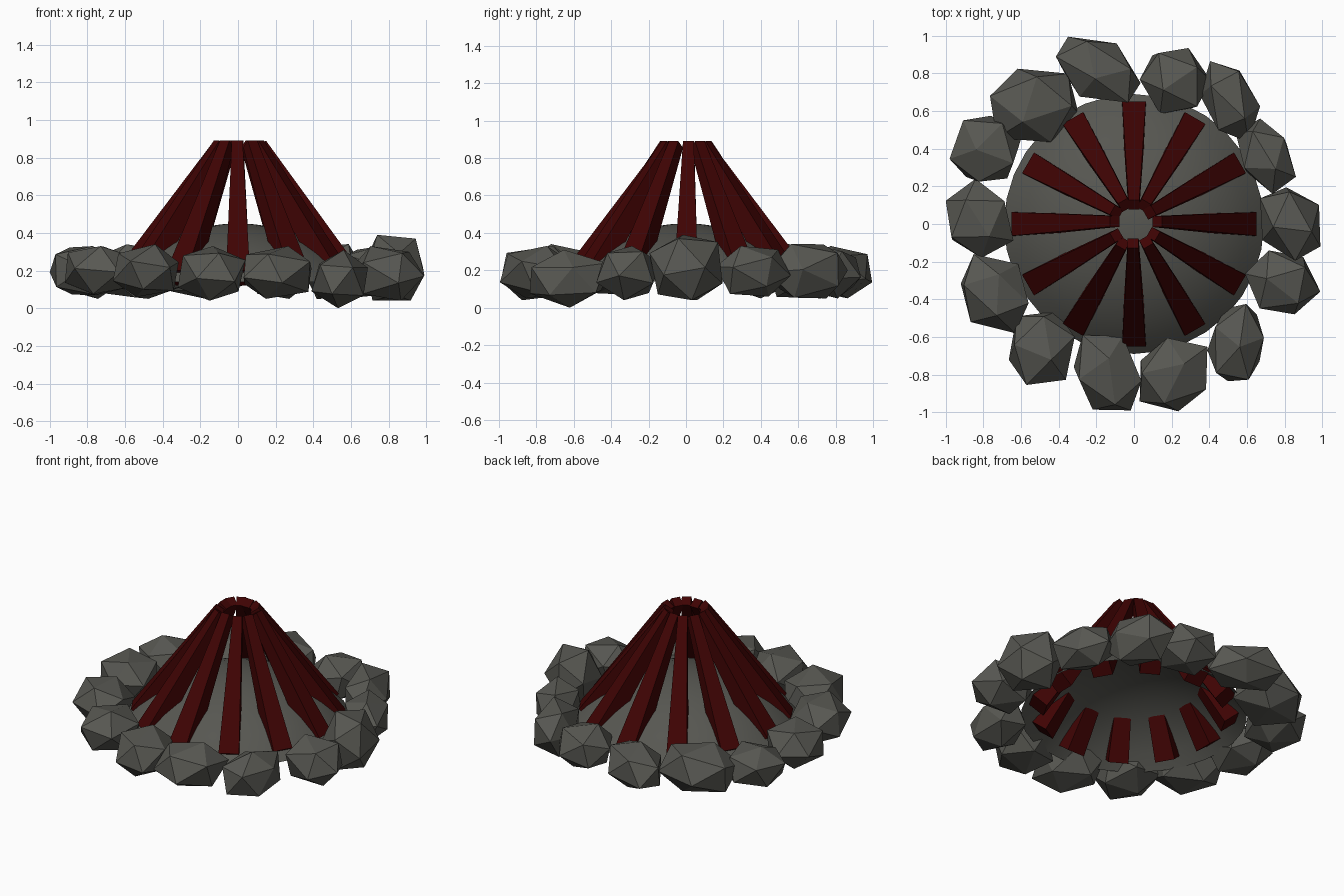
import bpy, bmesh, math, random
from mathutils import Euler, Matrix, Vector

random.seed(23)

start_cube = bpy.data.objects.get("Cube")
if start_cube:
    bpy.data.objects.remove(start_cube, do_unlink=True)


def make_material(name, colour):
    mat = bpy.data.materials.new(name)
    mat.use_nodes = True
    mat.diffuse_color = colour
    shader = next(n for n in mat.node_tree.nodes if n.type == "BSDF_PRINCIPLED")
    shader.inputs["Base Color"].default_value = colour
    shader.inputs["Roughness"].default_value = 0.9
    return mat


def make_object(name, bm, mat, smooth=False):
    mesh = bpy.data.meshes.new(name)
    for face in bm.faces:
        face.smooth = smooth
    bm.to_mesh(mesh)
    bm.free()
    mesh.materials.append(mat)
    obj = bpy.data.objects.new(name, mesh)
    bpy.context.collection.objects.link(obj)
    return obj


stone_grey = make_material("stone grey", (0.095, 0.095, 0.083, 1))
log_red = make_material("dark red wood", (0.05, 0.001, 0.001, 1))


def make_ash_mound(radius, rim_z, top_z, rings=8, sides=32):
    """Open shallow cap of a sphere."""
    bm = bmesh.new()
    rise = top_z - rim_z
    ball = (radius ** 2 + rise ** 2) / (2 * rise)
    bmesh.ops.create_circle(bm, segments=sides, radius=radius)
    edges = bm.edges[:]
    for ring in range(rings - 1, 0, -1):
        new = bmesh.ops.extrude_edge_only(bm, edges=edges)["geom"]
        edges = [g for g in new if isinstance(g, bmesh.types.BMEdge)]
        for v in (g for g in new if isinstance(g, bmesh.types.BMVert)):
            v.co *= ring / (ring + 1)
    bmesh.ops.contextual_create(bm, geom=edges)
    bmesh.ops.poke(bm, faces=[f for f in bm.faces if len(f.verts) == sides])
    for v in bm.verts:
        v.co.z = top_z - ball + math.sqrt(ball ** 2 - v.co.xy.length_squared)
    bm.normal_update()
    if sum(f.normal.z for f in bm.faces) < 0:
        bmesh.ops.reverse_faces(bm, faces=bm.faces[:])
    make_object("ash_mound", bm, stone_grey, smooth=True)


def make_log(index, angle):
    """Tapered square beam leaning inward; corners given as radius and height."""
    corners = {
        (False, True): (0.65, 0.2), (False, False): (0.55, 0.12),
        (True, True): (0.135, 0.89), (True, False): (0.085, 0.855),
    }
    bm = bmesh.new()
    bmesh.ops.create_cube(bm, size=2)
    sway = random.uniform(-0.015, 0.015)
    reach = random.uniform(-0.01, 0.015)
    for v in bm.verts:
        top, outer = v.co.z > 0, v.co.x > 0
        r, z = corners[(top, outer)]
        if top:
            v.co = Vector((r + reach, v.co.y * 0.029 + sway, z))
        else:
            v.co = Vector((r, v.co.y * 0.063, z))
    bm.transform(Matrix.Rotation(angle, 4, "Z"))
    bmesh.ops.recalc_face_normals(bm, faces=bm.faces[:])
    make_object(f"log_{index}", bm, log_red)


def make_stone(index, centre, size, skew):
    """Rough, skewed icosahedron stretched to fill a box."""
    bm = bmesh.new()
    bmesh.ops.create_icosphere(bm, subdivisions=1, radius=1)
    turn = Euler([random.uniform(0, math.tau) for _ in range(3)]).to_matrix()
    for v in bm.verts:
        v.co = turn @ v.co * random.uniform(0.94, 1.06)
        v.co.y += skew * v.co.x
    for axis in range(3):
        values = [v.co[axis] for v in bm.verts]
        low, span = min(values), max(values) - min(values)
        for v in bm.verts:
            t = 2 * (v.co[axis] - low) / span - 1
            blunt = math.copysign(abs(t) ** 0.92, t)
            v.co[axis] = centre[axis] + size[axis] / 2 * blunt
    bmesh.ops.recalc_face_normals(bm, faces=bm.faces[:])
    make_object(f"stone_{index}", bm, stone_grey)


# Mound of ash under the fire
make_ash_mound(0.69, 0.14, 0.45)

# Logs leaning together in a cone
for i in range(12):
    make_log(i + 1, i * math.tau / 12)

# Ring of stones: x, y, width, depth, bottom, top, skew
stones = [
    (-0.19, 0.82, 0.45, 0.35, 0.05, 0.33, -0.4),
    (0.22, 0.76, 0.38, 0.35, 0.05, 0.33, -0.1),
    (0.51, 0.65, 0.32, 0.43, 0.05, 0.34, -0.3),
    (0.70, 0.36, 0.32, 0.40, 0.06, 0.33, -0.3),
    (0.83, 0.00, 0.32, 0.39, 0.04, 0.39, -0.2),
    (0.79, -0.31, 0.40, 0.34, 0.04, 0.33, -0.1),
    (0.54, -0.63, 0.30, 0.41, 0.00, 0.31, 0.1),
    (0.21, -0.80, 0.36, 0.39, 0.05, 0.33, 0.2),
    (-0.14, -0.79, 0.36, 0.40, 0.04, 0.33, -0.2),
    (-0.49, -0.66, 0.35, 0.39, 0.06, 0.34, 0),
    (-0.74, -0.37, 0.36, 0.42, 0.07, 0.33, -0.2),
    (-0.82, 0.03, 0.36, 0.42, 0.07, 0.33, -0.1),
    (-0.79, 0.40, 0.38, 0.35, 0.05, 0.32, 0),
    (-0.53, 0.63, 0.47, 0.39, 0.05, 0.34, 0.1),
]
for i, (x, y, width, depth, bottom, top, skew) in enumerate(stones):
    make_stone(i + 1, (x, y, (bottom + top) / 2), (width, depth, top - bottom), skew)
